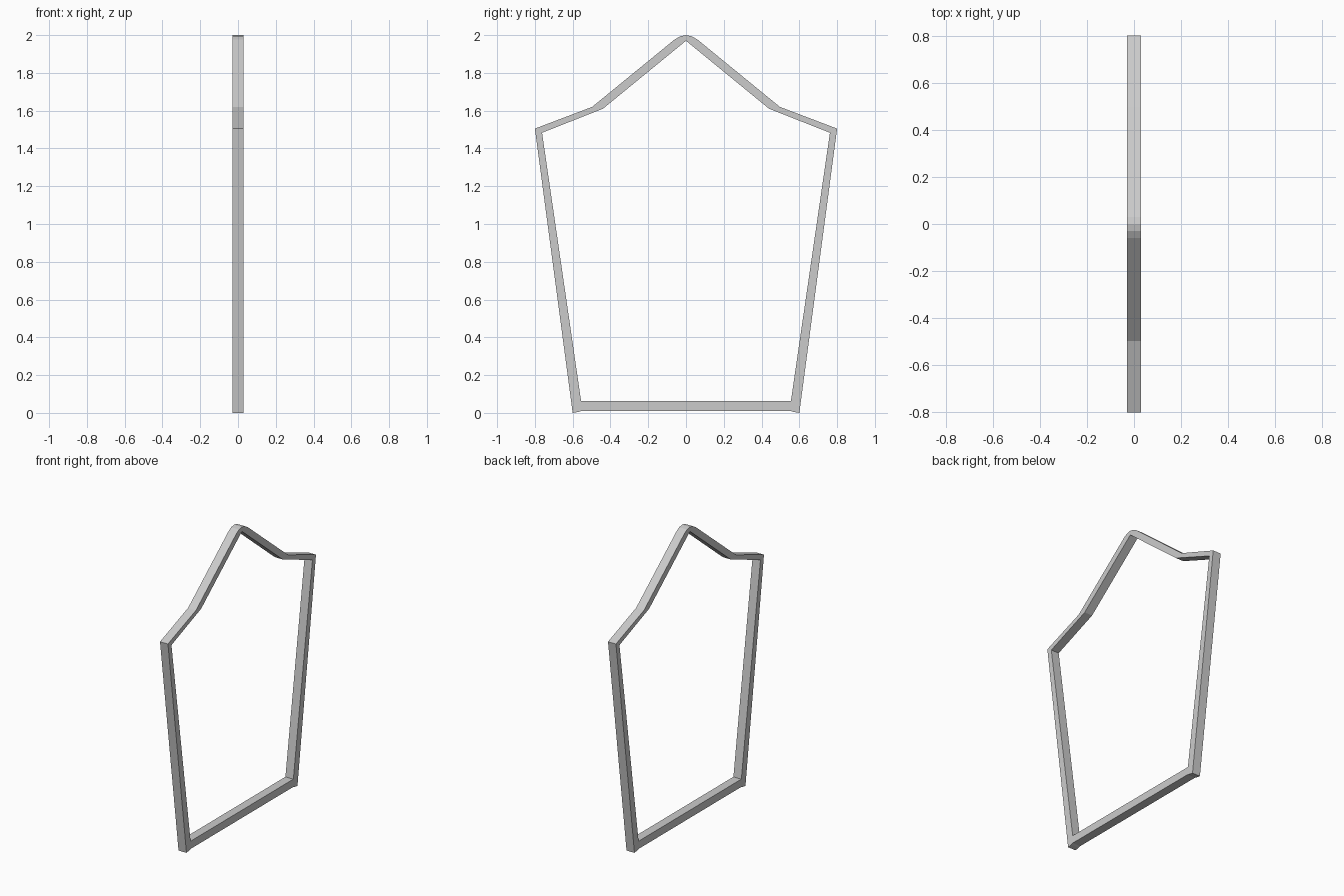
import bpy
import bmesh

cube = bpy.data.objects.get("Cube")
if cube:
    bpy.data.objects.remove(cube, do_unlink=True)

HALF_DEPTH = 0.03

grey = bpy.data.materials.new("light grey")
colour = (0.6, 0.6, 0.6, 1)
grey.diffuse_color = colour
grey.use_nodes = True
grey.node_tree.nodes["Principled BSDF"].inputs["Base Color"].default_value = colour


def extrude_profile(name, points):
    """Solid flat bar with a (y, z) outline, extruded along x."""
    bm = bmesh.new()
    face = bm.faces.new([bm.verts.new((-HALF_DEPTH, y, z)) for y, z in points])
    ext = bmesh.ops.extrude_face_region(bm, geom=[face])
    moved = [v for v in ext["geom"] if isinstance(v, bmesh.types.BMVert)]
    bmesh.ops.translate(bm, verts=moved, vec=(2 * HALF_DEPTH, 0, 0))
    bmesh.ops.recalc_face_normals(bm, faces=bm.faces)
    mesh = bpy.data.meshes.new(name)
    bm.to_mesh(mesh)
    bm.free()
    mesh.materials.append(grey)
    obj = bpy.data.objects.new(name, mesh)
    bpy.context.collection.objects.link(obj)
    return obj


def mirrored(points):
    return [(-y, z) for y, z in reversed(points)]


# Roof strip: eave, shoulder and rounded ridge in one bent bar
outer = [(0.8, 1.505), (0.497, 1.62), (0.06, 1.977), (0.03, 1.994)]
inner = [(0.762, 1.483), (0.44, 1.61)]
extrude_profile("roof_frame",
                outer + [(0, 2.0)] + mirrored(outer) + mirrored(inner)[::-1]
                + [(0, 1.97)] + inner[::-1])

# Leaning side posts, cut to meet the roof
post = [(0.6, 0), (0.8, 1.505), (0.762, 1.483), (0.555, 0.06), (0.555, 0.01), (0.57, 0.005)]
extrude_profile("left_post", post)
extrude_profile("right_post", mirrored(post))

# Bottom rail between the posts
extrude_profile("bottom_rail", [(-0.555, 0.01), (0.555, 0.01), (0.555, 0.063), (-0.555, 0.063)])
